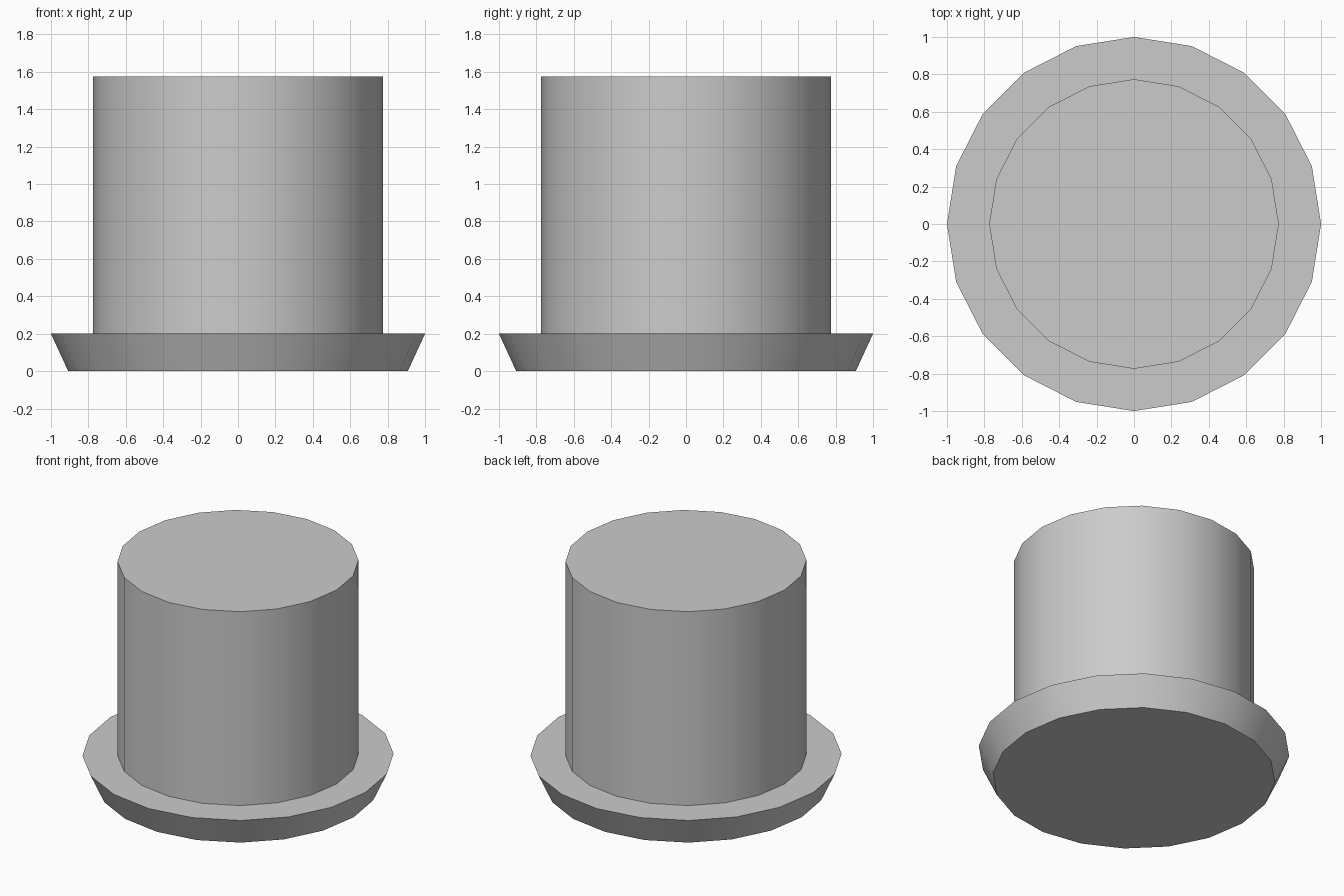
import bpy, bmesh, math

if "Cube" in bpy.data.objects:
    bpy.data.objects.remove(bpy.data.objects["Cube"])

SIDES = 20


def lathe(name, profile):
    """Revolve (radius, z) points around z and cap both ends."""
    bm = bmesh.new()
    rings = []
    for r, z in profile:
        angles = [2 * math.pi * i / SIDES for i in range(SIDES)]
        rings.append([bm.verts.new((r * math.cos(a), r * math.sin(a), z)) for a in angles])
    for low, high in zip(rings, rings[1:]):
        for i in range(SIDES):
            j = (i + 1) % SIDES
            bm.faces.new((low[i], low[j], high[j], high[i]))
    bm.faces.new(rings[0][::-1])
    bm.faces.new(rings[-1])
    mesh = bpy.data.meshes.new(name)
    bm.to_mesh(mesh)
    bm.free()
    obj = bpy.data.objects.new(name, mesh)
    bpy.context.collection.objects.link(obj)
    # Smooth around the wall, sharp at the rims
    bpy.ops.object.select_all(action='DESELECT')
    obj.select_set(True)
    bpy.context.view_layer.objects.active = obj
    bpy.ops.object.shade_smooth_by_angle(angle=math.radians(30))
    return obj


# Flared base flange and straight upright plug, one closed surface
lathe("flanged_plug", [(0.908, 0.0), (1.0, 0.2), (0.774, 0.2), (0.774, 1.575)])
